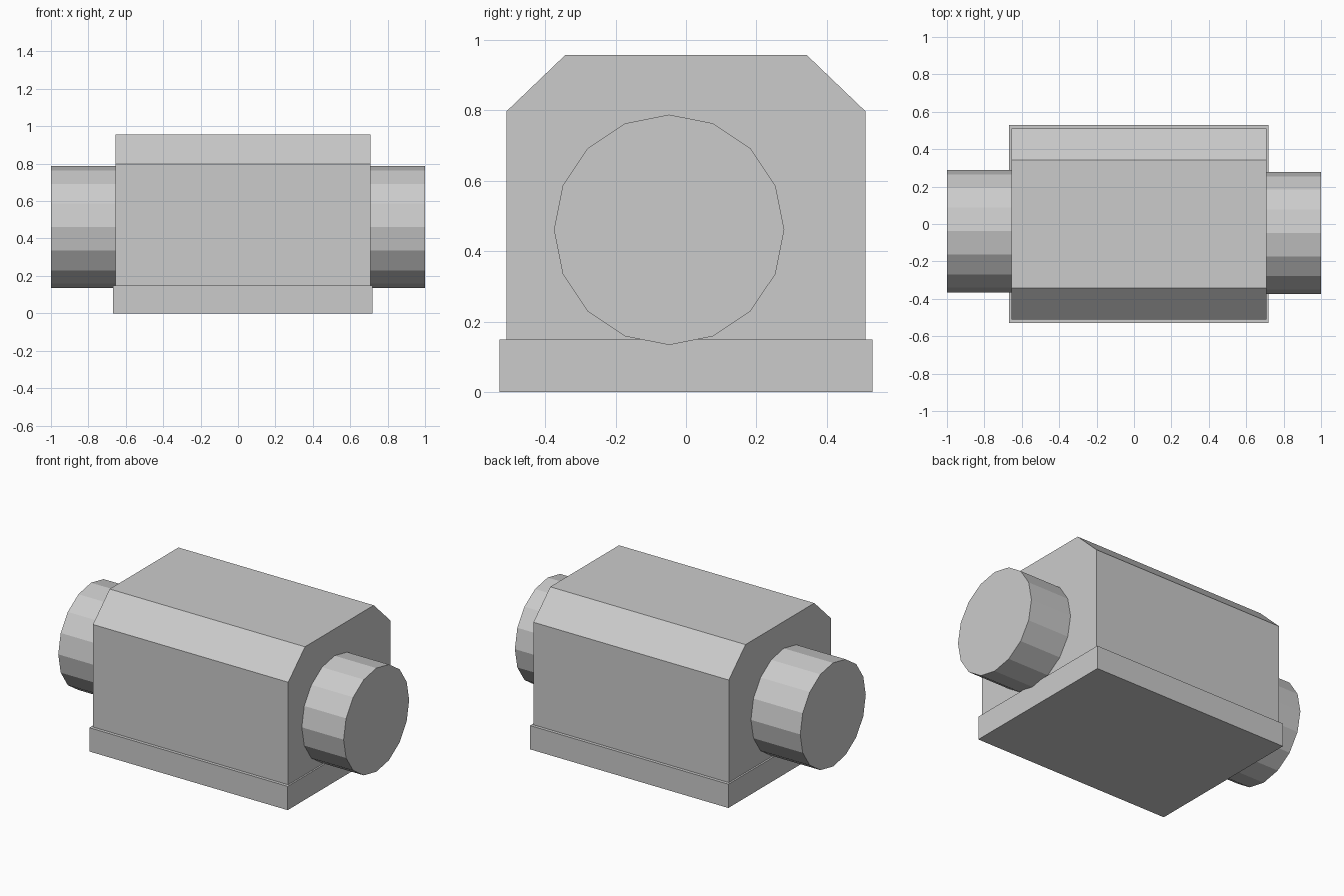
import bpy
import bmesh
from math import sin, cos, tau

cube = bpy.data.objects.get("Cube")
if cube:
    bpy.data.objects.remove(cube, do_unlink=True)

grey = bpy.data.materials.new("light_grey")
grey.use_nodes = True
colour = (0.6, 0.6, 0.6, 1)
grey.diffuse_color = colour
grey.node_tree.nodes["Principled BSDF"].inputs["Base Color"].default_value = colour


def extrude_x(name, profile, x0, x1):
    """Extrude a closed (y, z) profile from x0 to x1 with flat faces."""
    bm = bmesh.new()
    face = bm.faces.new([bm.verts.new((x0, y, z)) for y, z in profile])
    result = bmesh.ops.extrude_face_region(bm, geom=[face], use_keep_orig=True)
    moved = [g for g in result["geom"] if isinstance(g, bmesh.types.BMVert)]
    bmesh.ops.translate(bm, verts=moved, vec=(x1 - x0, 0, 0))
    bmesh.ops.recalc_face_normals(bm, faces=bm.faces)
    mesh = bpy.data.meshes.new(name)
    bm.to_mesh(mesh)
    bm.free()
    mesh.materials.append(grey)
    obj = bpy.data.objects.new(name, mesh)
    bpy.context.collection.objects.link(obj)
    return obj


def mirrored(half):
    """Complete a right-hand half profile across y = 0."""
    return half + [(-y, z) for y, z in reversed(half)]


def disc(y, z, radius, sides=16):
    return [(y + radius * sin(tau * i / sides), z + radius * cos(tau * i / sides))
            for i in range(sides)]


# Base plinth
extrude_x("base_plate", mirrored([(0.53, 0), (0.53, 0.15)]), -0.667, 0.718)

# Housing with chamfered upper edges
extrude_x("housing", mirrored([(0.51, 0.15), (0.51, 0.797), (0.343, 0.957)]), -0.656, 0.708)

# Round end bosses, each slightly sunk into the housing
extrude_x("right_boss", disc(-0.038, 0.461, 0.327), -1, -0.65)
extrude_x("left_boss", disc(-0.048, 0.461, 0.327), 0.70, 1)
